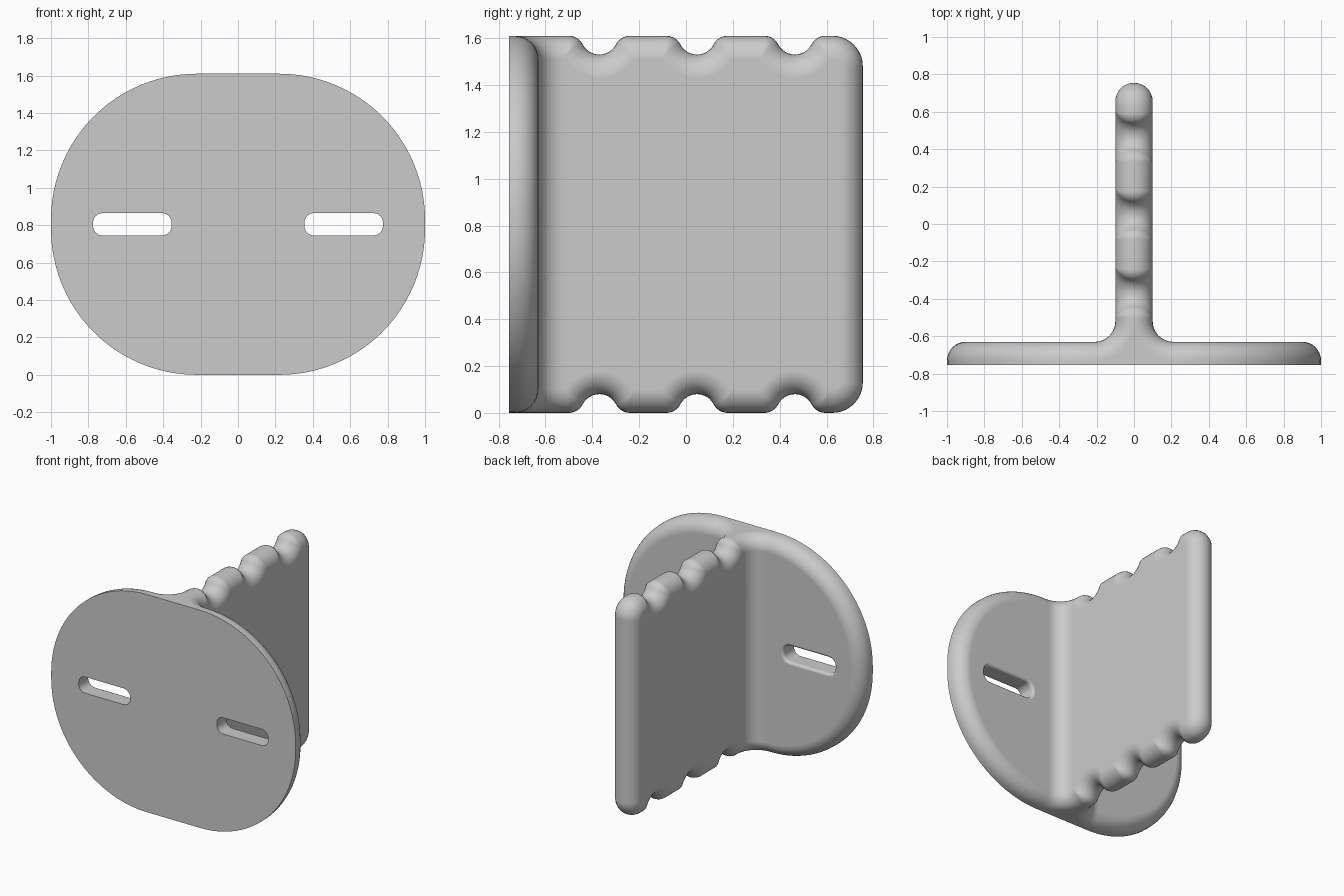
import bpy, bmesh
from math import sin, cos, pi, sqrt, atan2

cube = bpy.data.objects.get("Cube")
if cube:
    bpy.data.objects.remove(cube)

H = 1.61                 # overall height
R = 0.1                  # edge rounding
FRONT, FACE, BACK = -0.755, -0.63, 0.755
FILLET = 0.11            # blend between fin and plate

grey = bpy.data.materials.new("plain grey")
grey.use_nodes = True
grey.diffuse_color = (0.6, 0.6, 0.6, 1)
grey.node_tree.nodes["Principled BSDF"].inputs["Base Color"].default_value = (0.6, 0.6, 0.6, 1)


def arc(cx, cy, r, a0, a1, n):
    return [(cx + r * cos(a0 + (a1 - a0) * i / n), cy + r * sin(a0 + (a1 - a0) * i / n))
            for i in range(n + 1)]


def rounded_rect(cx, cz, hw, hh, r, n):
    pts = []
    for k, (sx, sz) in enumerate([(1, 1), (-1, 1), (-1, -1), (1, -1)]):
        pts += arc(cx + sx * (hw - r), cz + sz * (hh - r), r, k * pi / 2, (k + 1) * pi / 2, n)
    return pts


def loft(name, loops):
    """Skin a stack of matching closed loops and cap both ends."""
    bm = bmesh.new()
    rings = [[bm.verts.new(p) for p in loop] for loop in loops]
    n = len(rings[0])
    for a, b in zip(rings, rings[1:]):
        for i in range(n):
            j = (i + 1) % n
            bm.faces.new((a[i], a[j], b[j], b[i]))
    bm.faces.new(rings[0])
    bm.faces.new(rings[-1])
    bmesh.ops.remove_doubles(bm, verts=bm.verts, dist=1e-5)
    bmesh.ops.recalc_face_normals(bm, faces=bm.faces)
    mesh = bpy.data.meshes.new(name)
    bm.to_mesh(mesh)
    bm.free()
    mesh.materials.append(grey)
    ob = bpy.data.objects.new(name, mesh)
    bpy.context.collection.objects.link(ob)
    return ob


def smooth(ob):
    bpy.ops.object.select_all(action='DESELECT')
    ob.select_set(True)
    bpy.context.view_layer.objects.active = ob
    bpy.ops.object.shade_smooth_by_angle(angle=0.6)
    ob.modifiers.new("flat_faces", 'WEIGHTED_NORMAL').keep_sharp = True


# Quarter-round steps: (inset, rise) pairs
STEPS = [(R * (1 - cos(t * pi / 16)), R * sin(t * pi / 16)) for t in range(9)]

# Mounting plate with a rounded back rim
layers = [(FRONT, 0)] + [(FACE - R + rise, inset) for inset, rise in STEPS]
plate = loft("mounting_plate", [
    [(x, y, z) for x, z in rounded_rect(0, H / 2, 1 - d, H / 2 - d, 0.78 - d, 24)]
    for y, d in layers])

# Two screw slots, eased on the back face
for side, name in ((1, "left"), (-1, "right")):
    cutter = loft(name + "_slot_cutter", [
        [(x, y, z) for x, z in rounded_rect(side * 0.565, H / 2, 0.21 + g, 0.06 + g, 0.052 + g, 6)]
        for y, g in ((FRONT - 0.1, 0), (FACE - 0.02, 0), (FACE - 0.01, 0.003),
                     (FACE - 0.003, 0.01), (FACE, 0.02), (FACE + 0.02, 0.02))])
    cutter.hide_render = True
    cutter.hide_viewport = True
    mod = plate.modifiers.new(name + "_slot", 'BOOLEAN')
    mod.operation, mod.solver, mod.object = 'DIFFERENCE', 'EXACT', cutter

# Bake the slots, then drop the cutters
bpy.context.view_layer.update()
cut = bpy.data.meshes.new_from_object(plate.evaluated_get(bpy.context.evaluated_depsgraph_get()))
plate.modifiers.clear()
plate.data = cut
for name in ("left", "right"):
    bpy.data.objects.remove(bpy.data.objects[name + "_slot_cutter"])
smooth(plate)


# Fin with three grooves along its top and bottom edges
def fin_profile(d):
    top = [(-0.6, H - d)]
    f = max(0.066 - d, 0.004)
    s, r = d + f, 0.08 + d
    h = sqrt((r + f) ** 2 - s ** 2)
    a = atan2(s, h)
    for c in (-0.37, 0.047, 0.465):
        top += arc(c - h, H - s, f, pi / 2, a, 6)
        top += arc(c, H, r, pi + a, 2 * pi - a, 12)[1:-1]
        top += arc(c + h, H - s, f, pi - a, pi / 2, 6)
    top += arc(BACK - 0.13, H - 0.13, 0.13 - d, pi / 2, 0, 10)
    return top + [(y, H - z) for y, z in reversed(top)]


sections = [(-rise, d) for d, rise in reversed(STEPS)] + [(rise, d) for d, rise in STEPS[1:]]
smooth(loft("grooved_fin", [[(x, y, z) for y, z in fin_profile(d)] for x, d in sections]))


# Concave blend joining the fin to the plate
def blend_section(d):
    cx, cy = R + FILLET, FACE + FILLET
    half = [(cx, FRONT + 0.01)] + arc(cx, cy, FILLET + d, 1.5 * pi, pi, 12)
    return half + [(-x, y) for x, y in reversed(half)]


levels = [(R - rise, d) for d, rise in reversed(STEPS)] + [(H - R + rise, d) for d, rise in STEPS]
smooth(loft("fin_blend", [[(x, y, z) for x, y in blend_section(d)] for z, d in levels]))
